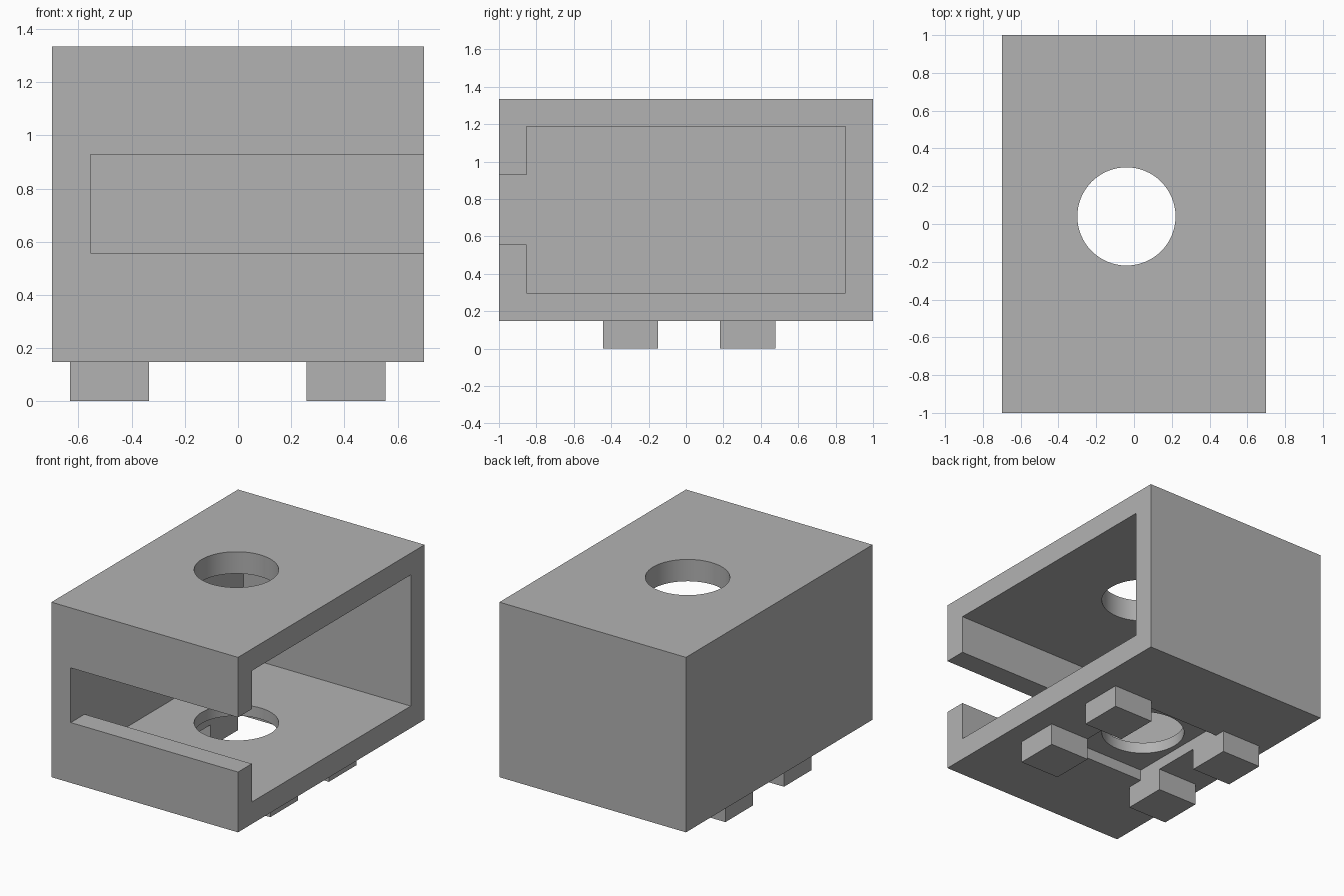
import bpy

if "Cube" in bpy.data.objects:
    bpy.data.objects.remove(bpy.data.objects["Cube"])

grey = bpy.data.materials.new("mid_grey")
grey.diffuse_color = (0.448, 0.448, 0.448, 1)
grey.use_nodes = True
grey.node_tree.nodes["Principled BSDF"].inputs["Base Color"].default_value = grey.diffuse_color


def box(name, x, y, z):
    """Axis-aligned box from (min, max) ranges."""
    bpy.ops.mesh.primitive_cube_add(size=1)
    ob = bpy.context.object
    ob.name = name
    for v in ob.data.vertices:
        v.co = [r[0] if c < 0 else r[1] for c, r in zip(v.co, (x, y, z))]
    ob.data.materials.append(grey)
    return ob


def cut(target, cutter):
    """Subtract the cutter from the target and discard it."""
    mod = target.modifiers.new("cut", 'BOOLEAN')
    mod.operation = 'DIFFERENCE'
    mod.solver = 'EXACT'
    mod.object = cutter
    cutter.hide_render = True
    bpy.context.view_layer.objects.active = target
    bpy.ops.object.modifier_apply(modifier=mod.name)
    bpy.data.objects.remove(cutter, do_unlink=True)


# Housing block
housing = box("housing", (-0.7, 0.7), (-1, 1), (0.148, 1.335))

# Inner chamber, open on the right side
cut(housing, box("chamber_cutter", (-0.555, 0.9), (-0.852, 0.852), (0.297, 1.187)))

# Slot through the front wall, open at the right corner
cut(housing, box("slot_cutter", (-0.555, 0.9), (-1.2, -0.7), (0.557, 0.928)))

# Shallow recess under the floor, between the feet
cut(housing, box("recess_cutter", (-0.335, 0.258), (-0.333, 0.407), (0.0, 0.222)))

# Round hole through roof and floor
bpy.ops.mesh.primitive_cylinder_add(vertices=64, radius=0.26, depth=3,
                                    location=(-0.04, 0.04, 0.7))
hole = bpy.context.object
hole.data.materials.append(grey)
cut(housing, hole)

bpy.ops.object.select_all(action='DESELECT')
housing.select_set(True)
bpy.context.view_layer.objects.active = housing
bpy.ops.object.shade_smooth_by_angle(angle=0.5)

# Four square feet
for side, x in (("left", -0.631), ("right", 0.258)):
    for end, y in (("front", -0.445), ("back", 0.183)):
        box(f"foot_{end}_{side}", (x, x + 0.296), (y, y + 0.296), (0, 0.148))
